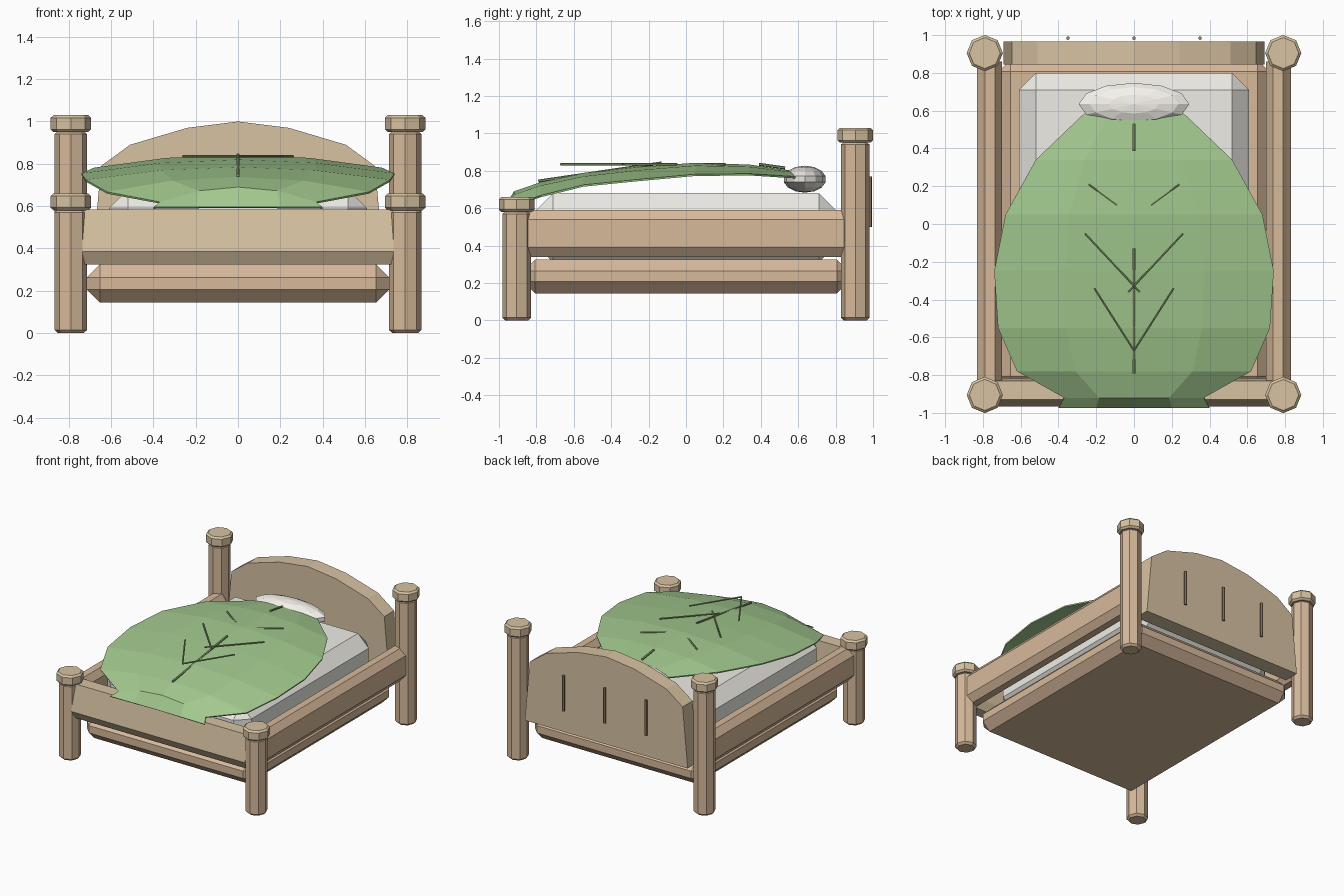
import bpy, bmesh, math
from mathutils import Vector

if "Cube" in bpy.data.objects:
    bpy.data.objects.remove(bpy.data.objects["Cube"])


def mat(name, r, g, b):
    m = bpy.data.materials.new(name)
    m.diffuse_color = (r, g, b, 1)
    m.use_nodes = True
    m.node_tree.nodes["Principled BSDF"].inputs["Base Color"].default_value = m.diffuse_color
    return m


WOOD = mat("wood", 0.68, 0.49, 0.33)
PALE = mat("pale_wood", 0.68, 0.54, 0.36)
DARK = mat("dark_wood", 0.36, 0.25, 0.14)
LEAF = mat("leaf_green", 0.36, 0.58, 0.27)
VEIN = mat("vein_green", 0.25, 0.35, 0.16)
LINEN = mat("linen", 0.86, 0.85, 0.80)
CREAM = mat("cream", 0.93, 0.90, 0.84)


def finish(name, bm, material, bevel=0.0):
    bmesh.ops.recalc_face_normals(bm, faces=bm.faces)
    me = bpy.data.meshes.new(name)
    bm.to_mesh(me)
    bm.free()
    ob = bpy.data.objects.new(name, me)
    bpy.context.collection.objects.link(ob)
    me.materials.append(material)
    if bevel:
        b = ob.modifiers.new("bevel", 'BEVEL')
        b.width, b.segments = bevel, 1
    return ob


def box(name, lo, hi, material, bevel):
    bm = bmesh.new()
    bmesh.ops.create_cube(bm, size=1)
    lo, hi = Vector(lo), Vector(hi)
    for v in bm.verts:
        v.co = Vector([(lo[i] + hi[i]) / 2 + v.co[i] * (hi[i] - lo[i]) for i in range(3)])
    return finish(name, bm, material, bevel)


def rod(name, a, b, r, material, sides=8, bevel=0.0):
    a, b = Vector(a), Vector(b)
    bm = bmesh.new()
    bmesh.ops.create_cone(bm, cap_ends=True, segments=sides, radius1=r, radius2=r,
                          depth=(b - a).length)
    d = b - a
    if d.x or d.y:
        bmesh.ops.rotate(bm, verts=bm.verts, matrix=d.to_track_quat('Z', 'Y').to_matrix())
    bmesh.ops.translate(bm, verts=bm.verts, vec=(a + b) / 2)
    ob = finish(name, bm, material, bevel)
    if bevel:
        ob.modifiers["bevel"].limit_method = 'ANGLE'
        ob.modifiers["bevel"].angle_limit = math.radians(60)
    return ob


def prism(name, first, second, material):
    """Solid between two matching outlines."""
    bm = bmesh.new()
    a = [bm.verts.new(p) for p in first]
    b = [bm.verts.new(p) for p in second]
    bm.faces.new(a)
    bm.faces.new(b[::-1])
    for i in range(len(a)):
        j = (i + 1) % len(a)
        bm.faces.new((a[i], b[i], b[j], a[j]))
    return finish(name, bm, material)


# posts with caps
for side, s in (("left", -1), ("right", 1)):
    for end, y, top in (("front", -0.905, 0.585), ("back", 0.905, 0.955)):
        x = s * 0.79
        rod(f"{end}_{side}_post", (x, y, 0), (x, y, top), 0.077, WOOD, 8, 0.015)
        rod(f"{end}_{side}_cap", (x, y, top - 0.005), (x, y, top + 0.075), 0.096, PALE, 8, 0.013)

    # side rail
    prof = [(0.70, 0.385), (0.735, 0.34), (0.79, 0.34), (0.83, 0.39), (0.83, 0.54),
            (0.79, 0.59), (0.735, 0.59), (0.70, 0.54)]
    prism(f"{side}_side_rail", [(s * px, -0.86, pz) for px, pz in prof],
          [(s * px, 0.86, pz) for px, pz in prof], WOOD)

# bed base and mattress
box("bed_base", (-0.715, -0.87, 0.145), (0.715, 0.87, 0.325), WOOD, 0.062)
box("mattress", (-0.61, -0.80, 0.31), (0.61, 0.80, 0.68), LINEN, 0.09)

# footboard rail with sloped front and chamfered underside
foot = [(-0.83, 0.585), (-0.93, 0.585), (-0.965, 0.385), (-0.93, 0.325), (-0.85, 0.325),
        (-0.815, 0.385)]
prism("footboard", [(-0.735, y, z) for y, z in foot], [(0.735, y, z) for y, z in foot], PALE)

# arched headboard
half = [(0.69, 0.33), (0.647, 0.79), (0.51, 0.89), (0.24, 0.97)]
arch = half + [(0, 1.0)] + [(-x, z) for x, z in reversed(half)]
prism("headboard", [(x, 0.845, z) for x, z in arch], [(x, 0.965, z) for x, z in arch], PALE)
for i, x in enumerate((-0.35, 0, 0.35)):
    rod(f"headboard_slat_{i}", (x, 0.984, 0.50), (x, 0.984, 0.77), 0.01, DARK, 6)

# leaf blanket: rows of y, half width, ridge height, edge height
rows = [(0.70, 0.10, 0.765, 0.75), (0.57, 0.28, 0.80, 0.77), (0.34, 0.52, 0.833, 0.785),
        (0.05, 0.68, 0.843, 0.782), (-0.25, 0.74, 0.82, 0.755), (-0.55, 0.72, 0.785, 0.725),
        (-0.78, 0.62, 0.738, 0.668), (-0.92, 0.37, 0.69, 0.62), (-0.975, 0.40, 0.597, 0.595)]
bm = bmesh.new()
cols = (-1, -0.5, 0, 0.5, 1)
grid = [[bm.verts.new((w * t, y, r - (r - e) * t * t)) for t in cols] for y, w, r, e in rows]
for a, b in zip(grid, grid[1:]):
    for i in range(len(cols) - 1):
        bm.faces.new((a[i], b[i], b[i + 1], a[i + 1]))
blanket = finish("leaf_blanket", bm, LEAF)
sol = blanket.modifiers.new("thickness", 'SOLIDIFY')
sol.thickness, sol.offset = 0.01, -1

# leaf veins
rod("midrib_front", (0, -0.79, 0.745), (0, -0.13, 0.842), 0.008, VEIN, 6)
rod("midrib_back", (0, 0.39, 0.835), (0, 0.53, 0.815), 0.008, VEIN, 6)
for s in (-1, 1):
    n = "left" if s < 0 else "right"
    for i, (x0, y0, x1, y1) in enumerate(((0, -0.67, 0.21, -0.34), (-0.03, -0.36, 0.26, -0.05),
                                          (0.09, 0.10, 0.24, 0.21))):
        rod(f"{n}_vein_{i}", (s * x0, y0, 0.835), (s * x1, y1, 0.835), 0.006, VEIN, 6)

# pillow
bm = bmesh.new()
bmesh.ops.create_uvsphere(bm, u_segments=12, v_segments=7, radius=1)
for v in bm.verts:
    v.co = Vector((v.co.x * 0.30, 0.635 + v.co.y * 0.115, 0.755 + v.co.z * 0.072))
finish("pillow", bm, CREAM)
